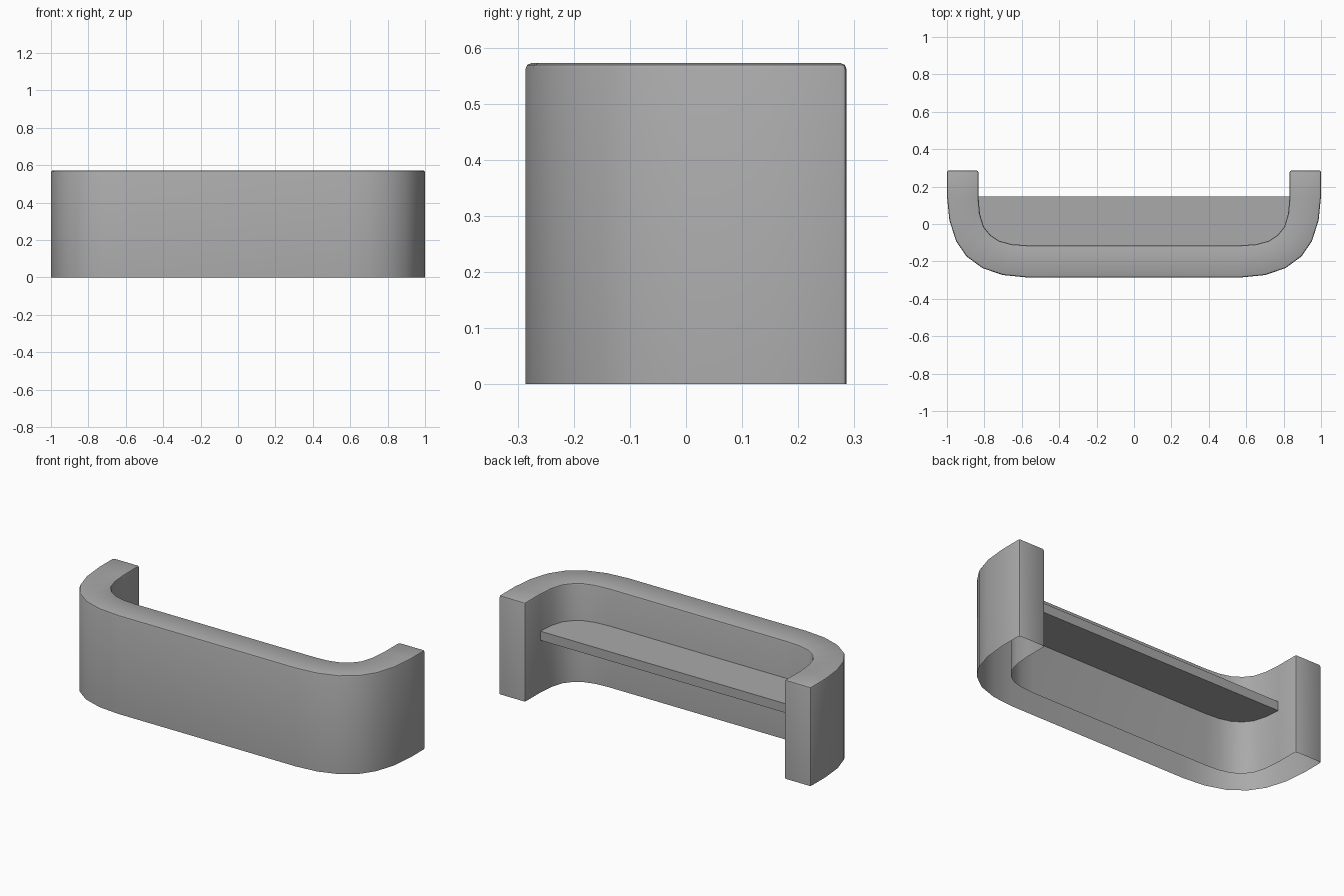
import bpy, bmesh, math

if "Cube" in bpy.data.objects:
    bpy.data.objects.remove(bpy.data.objects["Cube"])

H = 0.572            # total height
SHELF_BACK = 0.147   # rear edge of the shelf
# right half of the plan, from the rear tip round to the straight front
OUTER = [(1, .286), (1, .15), (.987, .02), (.952, -.09), (.897, -.172),
         (.81, -.236), (.70, -.273), (.57, -.286)]
INNER = [(.832, .286), (.832, .147), (.824, .055), (.803, -.015), (.768, -.058),
         (.72, -.09), (.655, -.108), (.57, -.114)]

# Mid grey shared by both parts
grey = bpy.data.materials.new("mid_grey")
grey.diffuse_color = (0.4, 0.4, 0.4, 1)
grey.use_nodes = True
grey.node_tree.nodes["Principled BSDF"].inputs["Base Color"].default_value = grey.diffuse_color


def mirrored(half):
    return half + [(-x, y) for x, y in reversed(half)]


def finish(name, bm, bevel):
    bmesh.ops.recalc_face_normals(bm, faces=bm.faces[:])
    mesh = bpy.data.meshes.new(name)
    bm.to_mesh(mesh)
    bm.free()
    mesh.materials.append(grey)
    ob = bpy.data.objects.new(name, mesh)
    bpy.context.collection.objects.link(ob)
    bpy.context.view_layer.objects.active = ob
    for o in bpy.context.selected_objects:
        o.select_set(False)
    ob.select_set(True)
    if bevel:
        mod = ob.modifiers.new("soft_edges", 'BEVEL')
        mod.width = bevel
        mod.segments = 2
        mod.limit_method = 'ANGLE'
        mod.angle_limit = math.radians(60)
        bpy.ops.object.modifier_apply(modifier=mod.name)
    bpy.ops.object.shade_smooth_by_angle(angle=math.radians(40))
    return ob


# U-shaped wall: hollow shell, capped on top and at the tips, open underneath
bm = bmesh.new()
outer, inner = mirrored(OUTER), mirrored(INNER)
loop = outer + inner[::-1]
n, total = len(outer), len(loop)
low = [bm.verts.new((x, y, 0)) for x, y in loop]
top = [bm.verts.new((x, y, H)) for x, y in loop]
for i in range(total):
    j = (i + 1) % total
    bm.faces.new((low[i], low[j], top[j], top[i]))
for i in range(n - 1):
    bm.faces.new((top[i], top[i + 1], top[total - 2 - i], top[total - 1 - i]))
finish("curved_wall", bm, 0.01)

# Shelf: flat board following the inside of the wall
bm = bmesh.new()
plan = [p for p in inner if p[1] <= SHELF_BACK]
board = bm.faces.new([bm.verts.new((x, y, 0.303)) for x, y in plan])
ext = bmesh.ops.extrude_face_region(bm, geom=[board], use_keep_orig=True)
bmesh.ops.translate(bm, vec=(0, 0, 0.053),
                    verts=[v for v in ext["geom"] if isinstance(v, bmesh.types.BMVert)])
finish("shelf", bm, 0)
